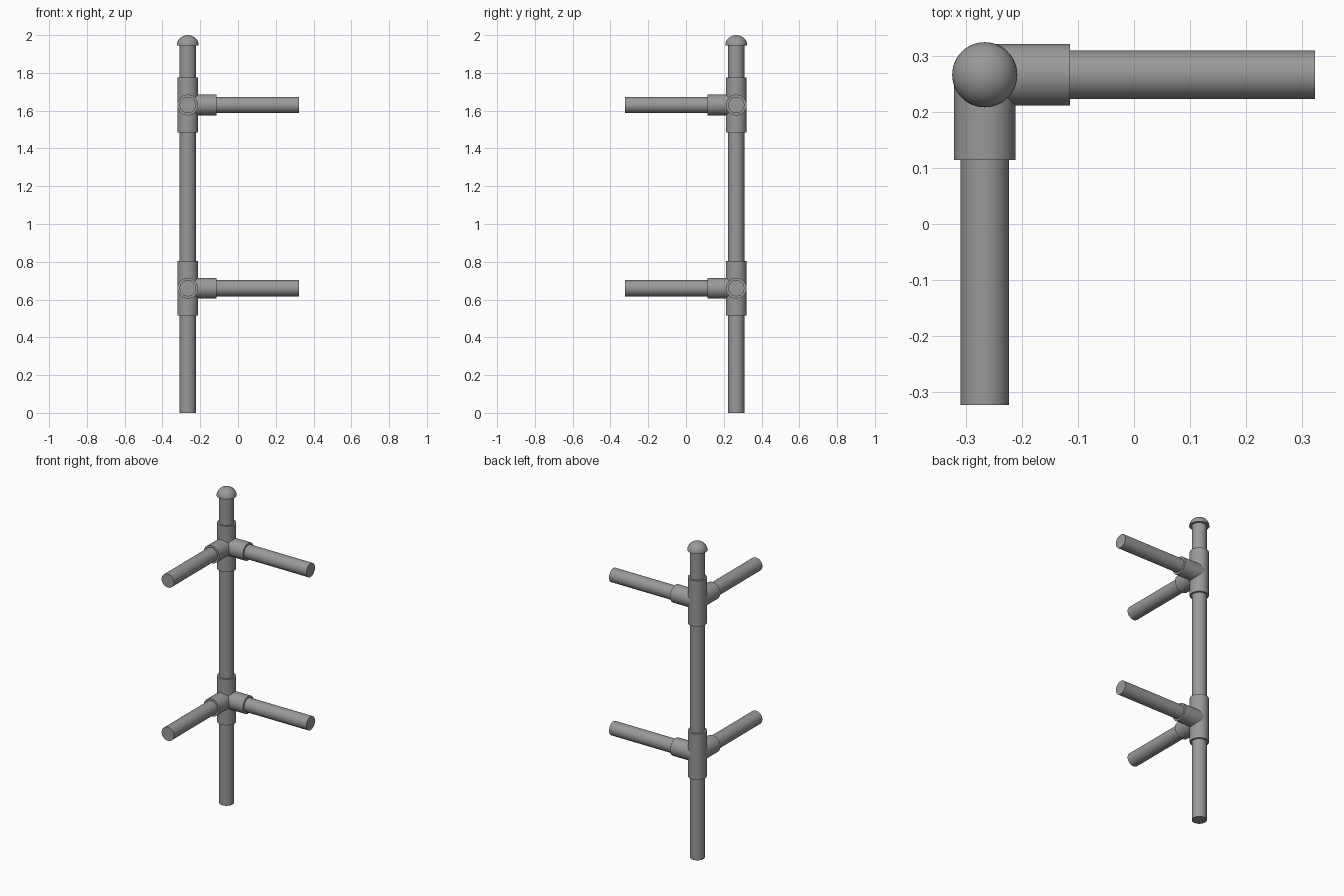
import bpy
import bmesh
from mathutils import Vector

if "Cube" in bpy.data.objects:
    bpy.data.objects.remove(bpy.data.objects["Cube"], do_unlink=True)

POST = Vector((-0.266, 0.266, 0))
PIPE_R, SLEEVE_R, CAP_R = 0.043, 0.055, 0.058
REACH, SLEEVE_REACH = 0.589, 0.152
RIGHT, FRONT = Vector((1, 0, 0)), Vector((0, -1, 0))

grey = bpy.data.materials.new("pipe_grey")
grey.use_nodes = True
colour = (0.32, 0.32, 0.32, 1)
grey.diffuse_color = colour
grey.node_tree.nodes["Principled BSDF"].inputs["Base Color"].default_value = colour


def finish(obj, name):
    obj.name = name
    obj.data.materials.clear()
    obj.data.materials.append(grey)
    bpy.ops.object.shade_smooth_by_angle()


def pipe(name, start, end, radius):
    """Closed round bar between two points."""
    axis = end - start
    bpy.ops.mesh.primitive_cylinder_add(
        vertices=48, radius=radius, depth=axis.length,
        location=(start + end) / 2,
        rotation=axis.to_track_quat('Z', 'Y').to_euler())
    finish(bpy.context.object, name)


def at(z):
    return POST + Vector((0, 0, z))


# Upright post
pipe("post", at(0), at(1.96), PIPE_R)

# Corner fittings, each with two horizontal rails
for level, z in (("lower", 0.66), ("upper", 1.63)):
    pipe(level + "_sleeve", at(z - 0.145), at(z + 0.145), SLEEVE_R)
    for side, way in (("side", RIGHT), ("front", FRONT)):
        pipe(f"{level}_{side}_socket", at(z), at(z) + way * SLEEVE_REACH, SLEEVE_R)
        pipe(f"{level}_{side}_rail", at(z), at(z) + way * REACH, PIPE_R)

# Domed cap: upper half of a sphere, closed underneath
bpy.ops.mesh.primitive_uv_sphere_add(segments=48, ring_count=24, radius=CAP_R,
                                     location=at(2 - 0.054))
cap = bpy.context.object
bm = bmesh.new()
bm.from_mesh(cap.data)
bmesh.ops.bisect_plane(bm, geom=bm.verts[:] + bm.edges[:] + bm.faces[:],
                       plane_co=(0, 0, 0), plane_no=(0, 0, 1),
                       clear_inner=True, dist=1e-5)
bmesh.ops.holes_fill(bm, edges=[e for e in bm.edges if e.is_boundary], sides=0)
bmesh.ops.scale(bm, vec=(1, 1, 0.054 / CAP_R), verts=bm.verts)
bmesh.ops.recalc_face_normals(bm, faces=bm.faces)
bm.to_mesh(cap.data)
bm.free()
finish(cap, "domed_cap")
